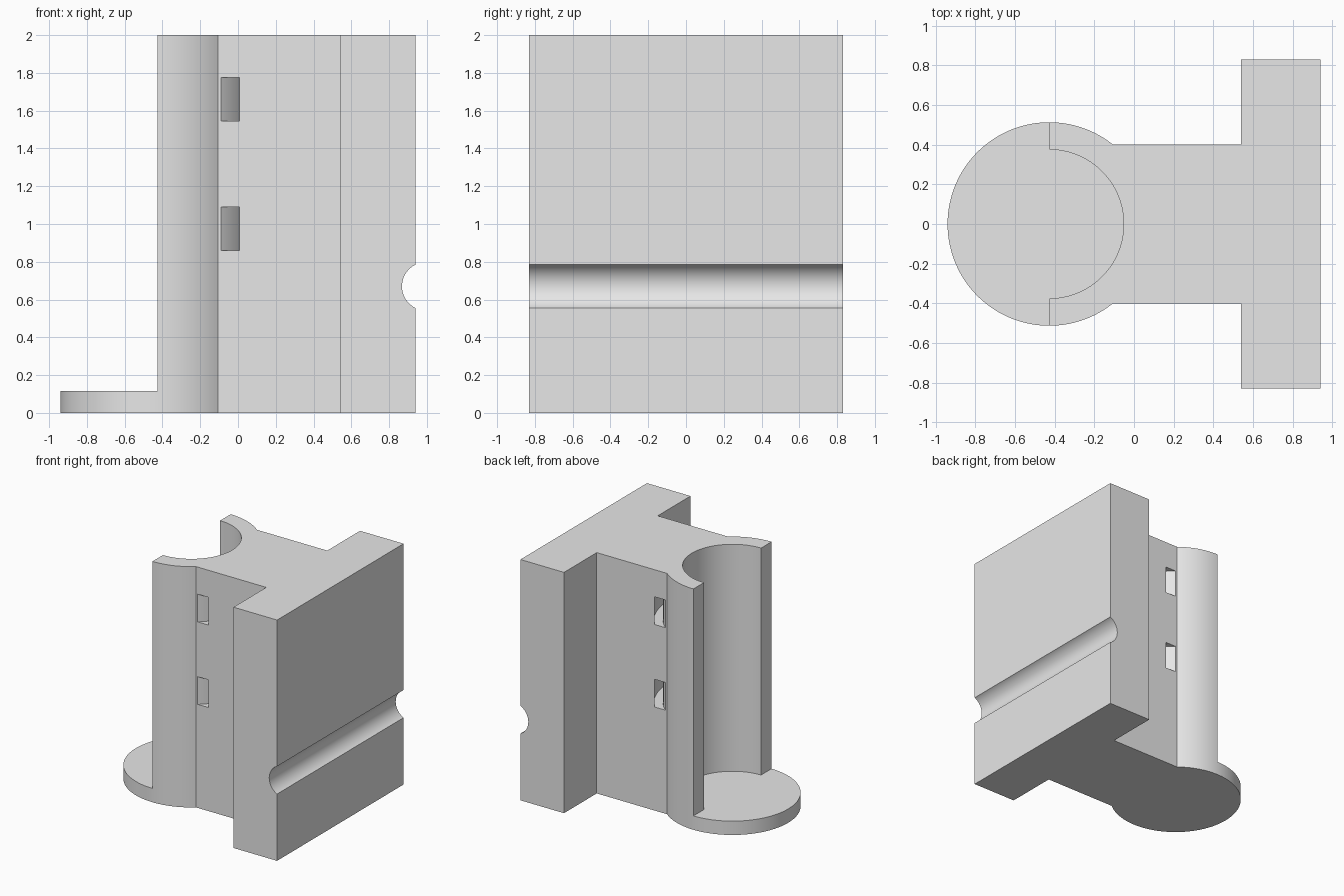
import bpy, bmesh
from math import sin, cos, asin, pi, radians

cube = bpy.data.objects.get("Cube")
if cube:
    bpy.data.objects.remove(cube, do_unlink=True)

HEIGHT = 2.0
CX, R, BORE = -0.427, 0.513, 0.375       # round post: centre, radius, bore
WEB, PLATE_Y = 0.4, 0.83                 # half widths
PLATE_X, BACK_X = 0.54, 0.94
BASE = 0.115

grey = bpy.data.materials.new("plain grey")
grey.use_nodes = True
colour = (0.8, 0.8, 0.8, 1)
grey.diffuse_color = colour
grey.node_tree.nodes["Principled BSDF"].inputs["Base Color"].default_value = colour


def arc(cx, cy, r, a, b, n):
    return [(cx + r * cos(a + (b - a) * i / n), cy + r * sin(a + (b - a) * i / n))
            for i in range(n + 1)]


def prism(name, outline, lo, hi, axis="z"):
    """Extrude an outline: (x, y) along z, or (x, z) along y."""
    bm = bmesh.new()
    place = (lambda p: (p[0], p[1], lo)) if axis == "z" else (lambda p: (p[0], lo, p[1]))
    face = bm.faces.new([bm.verts.new(place(p)) for p in outline])
    side = bmesh.ops.extrude_face_region(bm, geom=[face])["geom"]
    move = (0, 0, hi - lo) if axis == "z" else (0, hi - lo, 0)
    bmesh.ops.translate(bm, vec=move, verts=[v for v in side if isinstance(v, bmesh.types.BMVert)])
    bmesh.ops.recalc_face_normals(bm, faces=bm.faces)
    mesh = bpy.data.meshes.new(name)
    bm.to_mesh(mesh)
    bm.free()
    mesh.materials.append(grey)
    obj = bpy.data.objects.new(name, mesh)
    bpy.context.collection.objects.link(obj)
    return obj


# Body: back plate, web and round post in one outline
join = asin(WEB / R)
outline = arc(CX, 0, R, join, 2 * pi - join, 112)
outline += [(PLATE_X, -WEB), (PLATE_X, -PLATE_Y), (BACK_X, -PLATE_Y),
            (BACK_X, PLATE_Y), (PLATE_X, PLATE_Y), (PLATE_X, WEB)]
body = prism("bracket_body", outline, 0, HEIGHT)

# Bore and open front half of the post, leaving the base disc
opening = arc(CX, 0, BORE, -pi / 2, pi / 2, 64)
opening += [(CX, 0.7), (-1.2, 0.7), (-1.2, -0.7), (CX, -0.7)]
cutters = [prism("bore_cutter", opening, BASE, HEIGHT + 0.2)]

# Groove across the back plate
groove = arc(0.996, 0.67, 0.128, 0, 2 * pi, 64)[:-1]
cutters.append(prism("groove_cutter", groove, -1, 1, "y"))

# Curved strap channels through the web
span = radians(58)
ring = arc(CX, 0, 0.523, -span, span, 48) + arc(CX, 0, 0.592, span, -span, 48)
for z in (0.86, 1.545):
    cutters.append(prism("strap_channel_cutter", ring, z, z + 0.23))

bpy.ops.object.select_all(action="DESELECT")
bpy.context.view_layer.objects.active = body
body.select_set(True)
for cutter in cutters:
    cutter.hide_render = True
    mod = body.modifiers.new(cutter.name, "BOOLEAN")
    mod.operation, mod.solver, mod.object = "DIFFERENCE", "EXACT", cutter
    bpy.ops.object.modifier_apply(modifier=mod.name)
    bpy.data.objects.remove(cutter, do_unlink=True)

bpy.ops.object.shade_smooth_by_angle(angle=radians(20))
